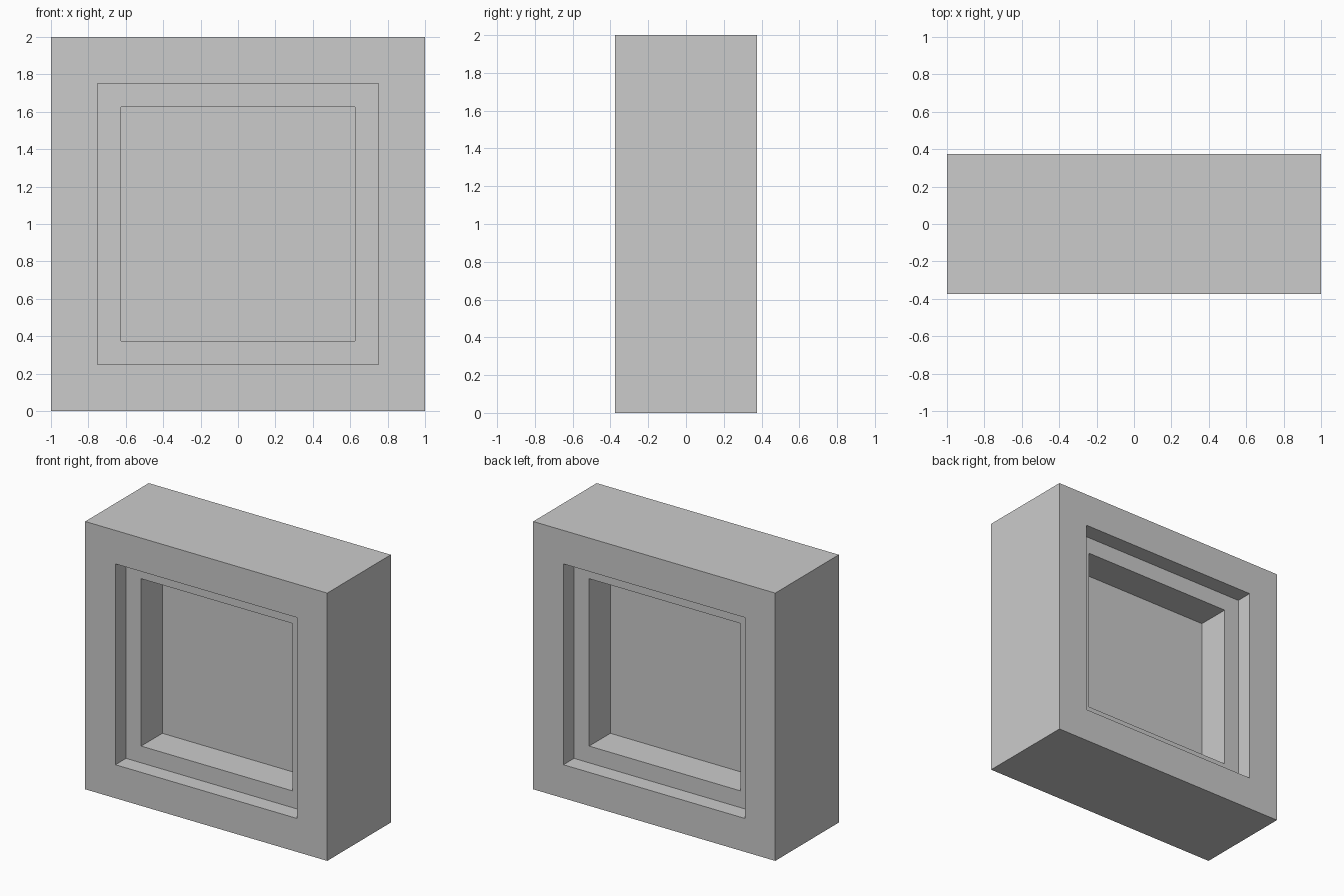
import bpy, bmesh

if "Cube" in bpy.data.objects:
    bpy.data.objects.remove(bpy.data.objects["Cube"])


def make_object(name, bm):
    bmesh.ops.recalc_face_normals(bm, faces=bm.faces)
    mesh = bpy.data.meshes.new(name)
    bm.to_mesh(mesh)
    bm.free()
    obj = bpy.data.objects.new(name, mesh)
    obj.location.z = 1.0
    bpy.context.collection.objects.link(obj)


def square(bm, half, y):
    corners = ((-1, -1), (1, -1), (1, 1), (-1, 1))
    return [bm.verts.new((sx * half, y, sz * half)) for sx, sz in corners]


# Frame: stepped cross-section (half size, y) carried round a square
front = [(1.0, -0.375), (0.75, -0.375), (0.75, -0.25), (0.625, -0.25)]
profile = front + [(h, -y) for h, y in reversed(front)]
bm = bmesh.new()
rings = [square(bm, h, y) for h, y in profile]
for i, ring in enumerate(rings):
    nxt = rings[(i + 1) % len(rings)]
    for j in range(4):
        k = (j + 1) % 4
        bm.faces.new((ring[j], ring[k], nxt[k], nxt[j]))
make_object("window_frame", bm)

# Pane: thin sheet in the middle of the opening
bm = bmesh.new()
bm.faces.new(square(bm, 0.625, 0.0))
make_object("window_pane", bm)
